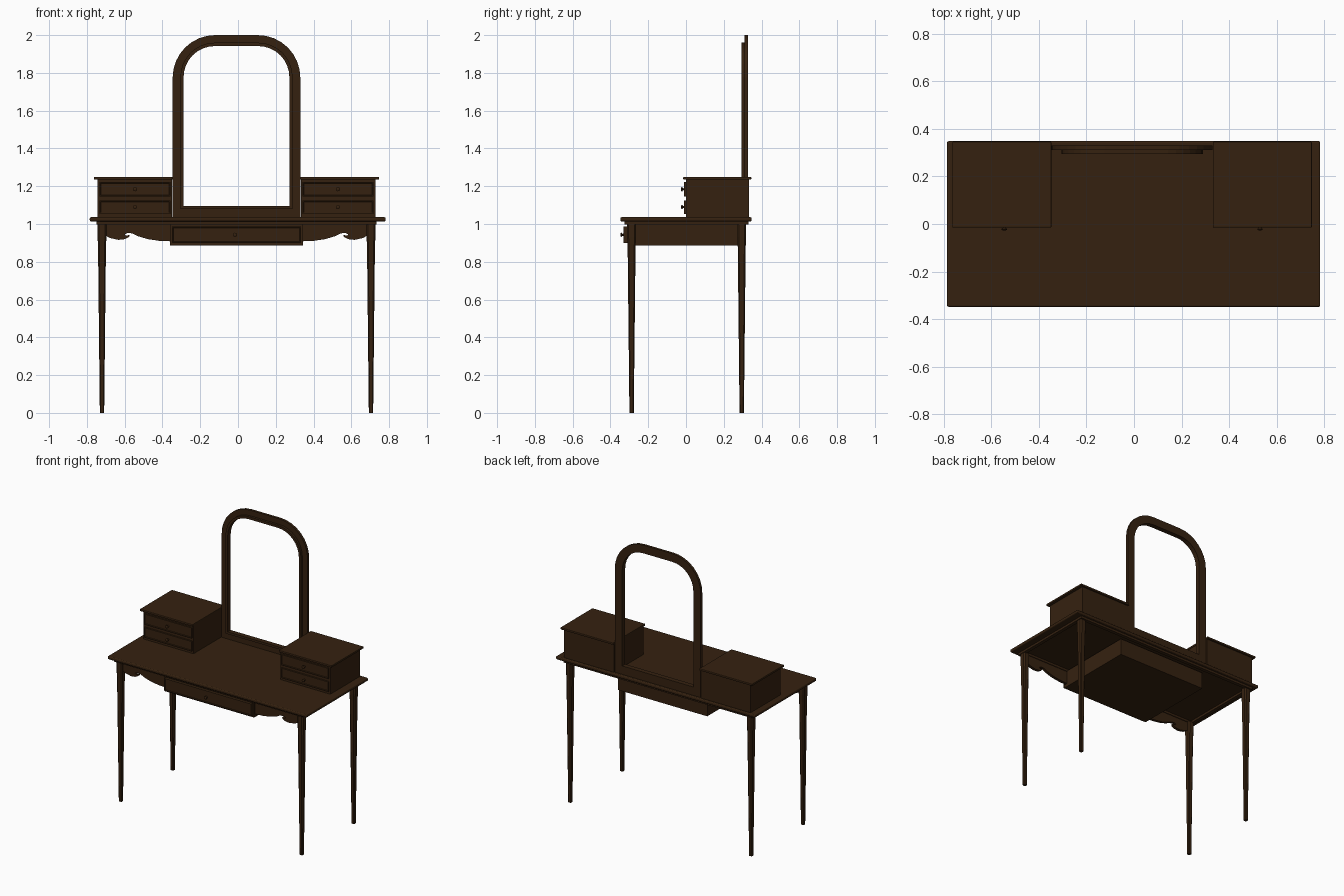
import bpy, bmesh, math
from mathutils import Matrix, Vector

if "Cube" in bpy.data.objects:
    bpy.data.objects.remove(bpy.data.objects["Cube"])

CX = -0.008  # centre line of everything resting on or under the top
wood = bpy.data.materials.new("dark_wood")
wood.diffuse_color = (0.036, 0.0155, 0.005, 1)
wood.use_nodes = True
wood.node_tree.nodes["Principled BSDF"].inputs["Base Color"].default_value = wood.diffuse_color


def finish(name, bm, bevel=0, segments=1):
    bmesh.ops.recalc_face_normals(bm, faces=bm.faces)
    me = bpy.data.meshes.new(name)
    bm.to_mesh(me)
    bm.free()
    me.materials.append(wood)
    ob = bpy.data.objects.new(name, me)
    bpy.context.collection.objects.link(ob)
    if bevel:
        m = ob.modifiers.new("edge", 'BEVEL')
        m.width, m.segments = bevel, segments
    return ob


def box(name, x0, x1, y0, y1, z0, z1, bevel=0, segments=1):
    bm = bmesh.new()
    size = Matrix.Diagonal((x1 - x0, y1 - y0, z1 - z0, 1))
    mid = Matrix.Translation(((x0 + x1) / 2, (y0 + y1) / 2, (z0 + z1) / 2))
    bmesh.ops.create_cube(bm, size=1, matrix=mid @ size)
    return finish(name, bm, bevel, segments)


def drawer_front(name, x0, x1, y0, y1, z0, z1):
    """Slab whose front face has an inset, slightly sunken panel."""
    bm = bmesh.new()
    size = Matrix.Diagonal((x1 - x0, y1 - y0, z1 - z0, 1))
    mid = Matrix.Translation(((x0 + x1) / 2, (y0 + y1) / 2, (z0 + z1) / 2))
    bmesh.ops.create_cube(bm, size=1, matrix=mid @ size)
    bm.normal_update()
    front = [f for f in bm.faces if f.normal.y < -0.9]
    bmesh.ops.inset_region(bm, faces=front, thickness=0.008)
    bmesh.ops.inset_region(bm, faces=front, thickness=0.003, depth=-0.004)
    return finish(name, bm)


def knob(name, x, y, z):
    """Turned knob pointing to -y from the surface at y."""
    profile = [(0.007, 0), (0.005, 0.008), (0.011, 0.013), (0.011, 0.017), (0.005, 0.02)]
    bm = bmesh.new()
    rings = [[bm.verts.new((x + r * math.cos(a), y - d, z + r * math.sin(a)))
              for a in (math.tau * k / 12 for k in range(12))] for r, d in profile]
    for a, b in zip(rings, rings[1:]):
        for k in range(12):
            bm.faces.new((a[k], a[(k + 1) % 12], b[(k + 1) % 12], b[k]))
    bm.faces.new(rings[0])
    bm.faces.new(rings[-1])
    ob = finish(name, bm)
    for f in ob.data.polygons:
        f.use_smooth = len(f.vertices) == 4
    ob.data.set_sharp_from_angle(angle=math.radians(35))


def arch(half, z0, z1, r, n=8):
    """Outline with square bottom corners and rounded top corners."""
    pts = [(-half, z0), (half, z0)]
    for sx, start in ((1, 0), (-1, math.pi / 2)):
        for k in range(n + 1):
            a = start + k * math.pi / 2 / n
            pts.append((sx * (half - r) + r * math.cos(a), z1 - r + r * math.sin(a)))
    return pts


def arch_frame(name, outer, inner, y0, y1):
    bm = bmesh.new()
    loops = [[bm.verts.new((CX + x, y, z)) for x, z in pts]
             for pts, y in ((outer, y0), (inner, y0), (inner, y1), (outer, y1))]
    n = len(outer)
    for i in range(4):
        a, b = loops[i], loops[(i + 1) % 4]
        for k in range(n):
            bm.faces.new((a[k], a[(k + 1) % n], b[(k + 1) % n], b[k]))
    finish(name, bm)


# table top and the thin rails under its rim
box("table_top", -0.785, 0.782, -0.348, 0.348, 1.014, 1.036, 0.007, 3)
for s, side in ((-1, "left"), (1, "right")):
    xo = CX + s * 0.74
    xi = CX + s * 0.715
    box(side + "_rail", min(xo, xi), max(xo, xi), -0.325, 0.33, 0.998, 1.016)
box("front_rail", CX - 0.72, CX + 0.72, -0.325, -0.275, 0.998, 1.016)
box("back_rail", CX - 0.72, CX + 0.72, 0.305, 0.33, 0.998, 1.016)

# tapered legs with chamfered corners
for sx, side in ((-1, "left"), (1, "right")):
    for y, end in ((-0.288, "front"), (0.295, "back")):
        bm = bmesh.new()
        rings = []
        for z, h in ((0, 0.0115), (0.88, 0.021), (0.93, 0.0235), (1.005, 0.0235)):
            c = h * 0.65
            corners = [(h, -c), (h, c), (c, h), (-c, h), (-h, c), (-h, -c), (-c, -h), (c, -h)]
            rings.append([bm.verts.new((CX + sx * 0.712 + px, y + py, z)) for px, py in corners])
        for a, b in zip(rings, rings[1:]):
            for k in range(8):
                bm.faces.new((a[k], a[(k + 1) % 8], b[(k + 1) % 8], b[k]))
        bm.faces.new(rings[0])
        bm.faces.new(rings[-1])
        finish(f"{end}_{side}_leg", bm)

# scalloped front aprons between the legs and the centre drawer
scallop = [(0.695, 0.94), (0.67, 0.926), (0.625, 0.916), (0.59, 0.92), (0.568, 0.932),
           (0.566, 0.942), (0.585, 0.938), (0.592, 0.945), (0.575, 0.953), (0.55, 0.95),
           (0.52, 0.935), (0.47, 0.92), (0.41, 0.911), (0.34, 0.908)]
for s, side in ((-1, "left"), (1, "right")):
    bm = bmesh.new()
    pts = scallop + [(0.34, 1.005), (0.695, 1.005)]
    face = bm.faces.new([bm.verts.new((CX + s * x, -0.3, z)) for x, z in pts])
    ext = bmesh.ops.extrude_face_region(bm, geom=[face])
    bmesh.ops.translate(bm, vec=Vector((0, 0.02, 0)),
                        verts=[v for v in ext["geom"] if isinstance(v, bmesh.types.BMVert)])
    finish(side + "_apron", bm)

# centre drawer
box("centre_drawer_box", CX - 0.352, CX + 0.352, -0.31, 0.275, 0.886, 1.005)
drawer_front("centre_drawer_front", CX - 0.342, CX + 0.342, -0.33, -0.308, 0.9, 0.987)
knob("centre_drawer_knob", CX - 0.008, -0.328, 0.943)

# small drawer cabinets on the table top
for s, side in ((-1, "left"), (1, "right")):
    def span(a, b):
        return sorted((CX + s * a, CX + s * b))
    box(side + "_cabinet", *span(0.342, 0.735), 0, 0.334, 1.034, 1.237)
    box(side + "_cabinet_lid", *span(0.339, 0.755), -0.015, 0.346, 1.235, 1.25, 0.004, 2)
    for z0, z1, level in ((1.054, 1.125, "lower"), (1.146, 1.222, "upper")):
        drawer_front(f"{side}_{level}_drawer", *span(0.35, 0.726), -0.011, 0.005, z0, z1)
        knob(f"{side}_{level}_knob", CX + s * 0.537, -0.007, (z0 + z1) / 2)

# open arched mirror frame with a raised inner rim
opening = arch(0.28, 1.096, 1.942, 0.165)
arch_frame("mirror_frame", arch(0.338, 1.034, 2.0, 0.225), opening, 0.311, 0.329)
arch_frame("mirror_inner_rim", arch(0.297, 1.08, 1.96, 0.182), opening, 0.295, 0.312)
